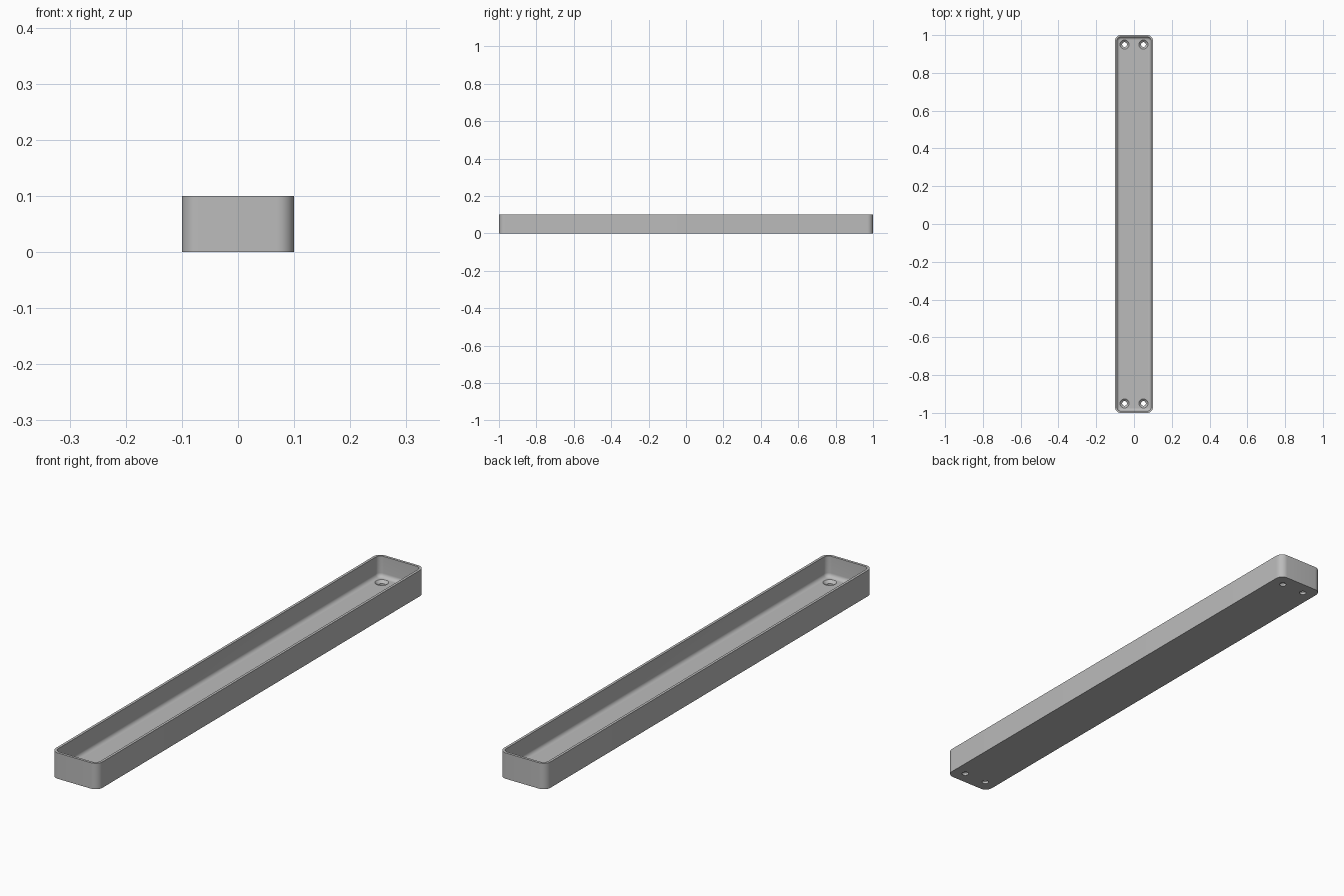
import bpy, bmesh, math

cube = bpy.data.objects.get("Cube")
if cube:
    bpy.data.objects.remove(cube, do_unlink=True)

# Main dimensions
HALF_X, HALF_Y, HEIGHT = 0.1, 1.0, 0.1
CORNER, WALL, FLOOR, FILLET = 0.03, 0.01, 0.02, 0.015
HOLE_X, HOLE_Y, HOLE_R, SINK_R = 0.05, 0.95, 0.0125, 0.025
CORNER_STEPS, FILLET_STEPS, HOLE_STEPS = 10, 8, 32

bm = bmesh.new()


def rounded_loop(inset, z):
    """Rounded rectangle of vertices, moved inwards by inset."""
    r = max(CORNER - inset, 0.004)
    cx, cy = HALF_X - inset - r, HALF_Y - inset - r
    verts = []
    for q, (sx, sy) in enumerate(((1, 1), (-1, 1), (-1, -1), (1, -1))):
        for i in range(CORNER_STEPS + 1):
            a = math.pi / 2 * (q + i / CORNER_STEPS)
            verts.append(bm.verts.new((sx * cx + r * math.cos(a), sy * cy + r * math.sin(a), z)))
    return verts


def circle_loop(x, y, r, z):
    turn = 2 * math.pi / HOLE_STEPS
    return [bm.verts.new((x + r * math.cos(i * turn), y + r * math.sin(i * turn), z))
            for i in range(HOLE_STEPS)]


def bridge(a, b):
    for i in range(len(a)):
        j = (i + 1) % len(a)
        bm.faces.new((a[i], a[j], b[j], b[i]))


def fill(loops):
    """Flat face bounded by an outline and its holes."""
    edges = []
    for loop in loops:
        for i, v in enumerate(loop):
            w = loop[i - 1]
            edges.append(bm.edges.get((v, w)) or bm.edges.new((v, w)))
    bmesh.ops.triangle_fill(bm, edges=edges, use_beauty=True)


# Outer wall, rim, inner wall and the fillet down to the floor
shell = [rounded_loop(0, 0), rounded_loop(0, HEIGHT), rounded_loop(WALL, HEIGHT)]
for i in range(FILLET_STEPS + 1):
    a = math.pi / 2 * i / FILLET_STEPS
    shell.append(rounded_loop(WALL + FILLET * (1 - math.cos(a)),
                              FLOOR + FILLET * (1 - math.sin(a))))
for lower, upper in zip(shell, shell[1:]):
    bridge(lower, upper)

# Countersunk screw holes
tops, bottoms = [], []
for x in (-HOLE_X, HOLE_X):
    for y in (-HOLE_Y, HOLE_Y):
        top = circle_loop(x, y, SINK_R - 0.001, FLOOR)
        neck = circle_loop(x, y, HOLE_R, FLOOR / 2)
        bottom = circle_loop(x, y, HOLE_R, 0)
        bridge(top, neck)
        bridge(neck, bottom)
        tops.append(top)
        bottoms.append(bottom)

# Floor and underside
fill([shell[-1]] + tops)
fill([shell[0]] + bottoms)
bmesh.ops.recalc_face_normals(bm, faces=bm.faces)

mesh = bpy.data.meshes.new("tray")
bm.to_mesh(mesh)
bm.free()
tray = bpy.data.objects.new("tray", mesh)
bpy.context.collection.objects.link(tray)

# Plain grey
grey = bpy.data.materials.new("grey")
grey.use_nodes = True
colour = (0.5, 0.5, 0.5, 1)
grey.diffuse_color = colour
grey.node_tree.nodes["Principled BSDF"].inputs["Base Color"].default_value = colour
mesh.materials.append(grey)

bpy.ops.object.select_all(action="DESELECT")
tray.select_set(True)
bpy.context.view_layer.objects.active = tray
bpy.ops.object.shade_smooth_by_angle(angle=math.radians(30))
